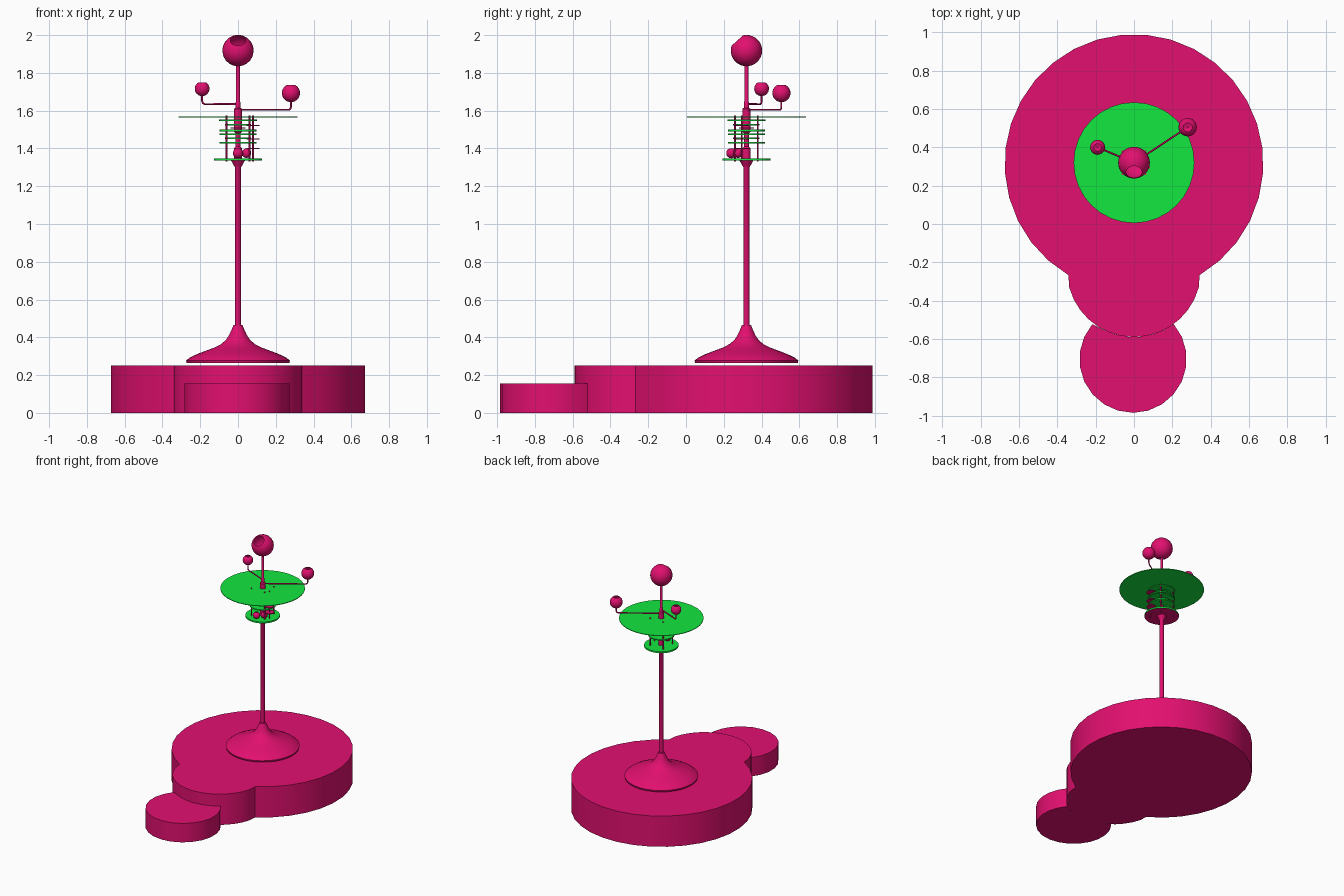
import bpy, bmesh, math
from mathutils import Vector

if "Cube" in bpy.data.objects:
    bpy.data.objects.remove(bpy.data.objects["Cube"])

AXIS = 0.32  # y of the stand's centre line


def material(name, rgb):
    m = bpy.data.materials.new(name)
    m.diffuse_color = (*rgb, 1)
    m.use_nodes = True
    m.node_tree.nodes["Principled BSDF"].inputs["Base Color"].default_value = m.diffuse_color
    return m


PINK = material("pink", (0.76, 0.005, 0.16))
GREEN = material("green", (0.007, 0.80, 0.05))


def finish(bm, name, mat, smooth=True):
    bmesh.ops.recalc_face_normals(bm, faces=bm.faces)
    me = bpy.data.meshes.new(name)
    bm.to_mesh(me)
    bm.free()
    ob = bpy.data.objects.new(name, me)
    bpy.context.collection.objects.link(ob)
    me.materials.append(mat)
    if smooth:
        bpy.ops.object.select_all(action='DESELECT')
        ob.select_set(True)
        bpy.context.view_layer.objects.active = ob
        bpy.ops.object.shade_smooth_by_angle(angle=math.radians(35))
    return ob


def arc(cx, cy, r, a0, a1, n):
    return [(cx + r * math.cos(math.radians(a0 + (a1 - a0) * i / n)),
             cy + r * math.sin(math.radians(a0 + (a1 - a0) * i / n))) for i in range(n + 1)]


def slab(name, outline, height, mat):
    bm = bmesh.new()
    face = bm.faces.new([bm.verts.new((x, y, 0)) for x, y in outline])
    top = bmesh.ops.extrude_face_region(bm, geom=[face])
    bmesh.ops.translate(bm, vec=(0, 0, height),
                        verts=[g for g in top["geom"] if isinstance(g, bmesh.types.BMVert)])
    return finish(bm, name, mat)


def lathe(name, profile, mat, x=0, y=AXIS, z=0, n=24, tilt=0):
    """Spin (radius, height) points around the vertical axis."""
    bm = bmesh.new()
    rings = []
    for r, h in profile:
        if r < 1e-6:
            rings.append([bm.verts.new((0, 0, h))] * n)
        else:
            rings.append([bm.verts.new((r * math.cos(math.tau * i / n),
                                        r * math.sin(math.tau * i / n), h)) for i in range(n)])
    for a, b in zip(rings, rings[1:]):
        for i in range(n):
            j = (i + 1) % n
            bm.faces.new(list(dict.fromkeys((a[i], a[j], b[j], b[i]))))
    ob = finish(bm, name, mat)
    ob.location = (x, y, z)
    ob.rotation_euler.x = tilt
    return ob


def disc(name, r, z0, z1, mat, x=0, y=AXIS, n=32):
    return lathe(name, [(0, z0), (r, z0), (r, z1), (0, z1)], mat, x, y, n=n)


def open_ball(name, r, hole, x, y, z, tilt=0):
    """Hollow ball with a round opening at its pole; hole is its half angle."""
    pts = [(r * math.sin(t), -r * math.cos(t))
           for t in ((math.pi - hole) * i / 12 for i in range(13))]
    return lathe(name, pts, PINK, x, y, z, 24, tilt)


def arm(name, x, y, z, top):
    """Horizontal rod that bends upward into a ball."""
    start, corner = Vector((0, AXIS, z)), Vector((x, y, z))
    back = (start - corner).normalized() * 0.015
    curve = bpy.data.curves.new(name, 'CURVE')
    curve.dimensions = '3D'
    curve.bevel_depth = 0.005
    curve.bevel_resolution = 1
    curve.use_fill_caps = True
    path = [start, corner + back, corner + back * 0.3 + Vector((0, 0, 0.0045)),
            corner + Vector((0, 0, 0.015)), Vector((x, y, top))]
    spline = curve.splines.new('POLY')
    spline.points.add(len(path) - 1)
    for p, co in zip(spline.points, path):
        p.co = (*co, 1)
    ob = bpy.data.objects.new(name, curve)
    bpy.context.collection.objects.link(ob)
    curve.materials.append(PINK)


# Keyhole-shaped platform and the lower round step in front
slab("platform", arc(0, 0.315, 0.675, -59.5, 239.5, 27)
     + arc(0, -0.24, 0.35, 184.5, 355.5, 16)[1:-1], 0.252, PINK)
slab("front_step", arc(-0.005, -0.705, 0.28, 139.3, 400.7, 16)
     + arc(0, -0.24, 0.35, -53, -127, 7)[1:-1], 0.155, PINK)

# Flared foot and pole
lathe("flared_foot", [(0, 0.264), (0.272, 0.264), (0.275, 0.277), (0.255, 0.293), (0.215, 0.312),
                      (0.165, 0.331), (0.125, 0.346), (0.09, 0.364), (0.065, 0.385),
                      (0.048, 0.41), (0.035, 0.438), (0.024, 0.465), (0, 0.465)], PINK, n=32)
lathe("pole", [(0.016, 0.46), (0.016, 1.30), (0.022, 1.31), (0.036, 1.335), (0, 1.337)], PINK, n=16)
lathe("upper_pole", [(0.022, 1.345), (0.022, 1.40), (0.013, 1.41), (0.013, 1.48), (0.022, 1.49),
                     (0.022, 1.61), (0.013, 1.615), (0.013, 1.645), (0.010, 1.65),
                     (0.010, 1.85)], PINK, n=16)

# Round trays: the lower one is pink underneath
lower = disc("lower_tray", 0.128, 1.336, 1.348, GREEN)
lower.data.materials.append(PINK)
for f in lower.data.polygons:
    if f.normal.z < -0.5:
        f.material_index = 1
disc("upper_tray", 0.315, 1.563, 1.568, GREEN)

# Stack of gear wheels on the centre line
for i, (r, z) in enumerate([(0.098, 1.43), (0.07, 1.455), (0.098, 1.475),
                            (0.098, 1.495), (0.07, 1.525), (0.1, 1.548)]):
    disc(f"gear_wheel_{i}", r, z - 0.004, z + 0.004, GREEN)

# Upright rods between the trays, with pin heads
for i, (dx, dy) in enumerate([(-0.06, -0.06), (-0.06, 0.06), (0.06, 0.06), (0.06, -0.06),
                              (0.08, -0.025)]):
    disc(f"upright_rod_{i}", 0.005, 1.33, 1.575, PINK, dx, AXIS + dy, 8)
for i, z in enumerate([1.40, 1.45, 1.522]):
    disc(f"small_gear_{i}", 0.035, z - 0.003, z + 0.003, PINK, 0.08, AXIS - 0.025, 16)
disc("hub_gear", 0.04, 1.505, 1.512, PINK, n=16)

# Drive drums on the lower tray
for i, (dx, dy, r) in enumerate([(0.0, -0.08, 0.027), (0.045, -0.045, 0.025)]):
    open_ball(f"drive_ball_{i}", r, 0.35, dx, AXIS + dy, 1.375)

# Large top ball with its opening tilted to the front, and two orbiting balls
open_ball("top_ball", 0.083, 0.52, 0, AXIS, 1.918, math.radians(42))
for side, x, y, z, r, arm_z in [("right", 0.28, 0.505, 1.693, 0.048, 1.604),
                                ("left", -0.19, 0.40, 1.716, 0.039, 1.635)]:
    open_ball(side + "_ball", r, 0.5, x, y, z)
    arm(side + "_arm", x, y, arm_z, z + r * 0.7)
